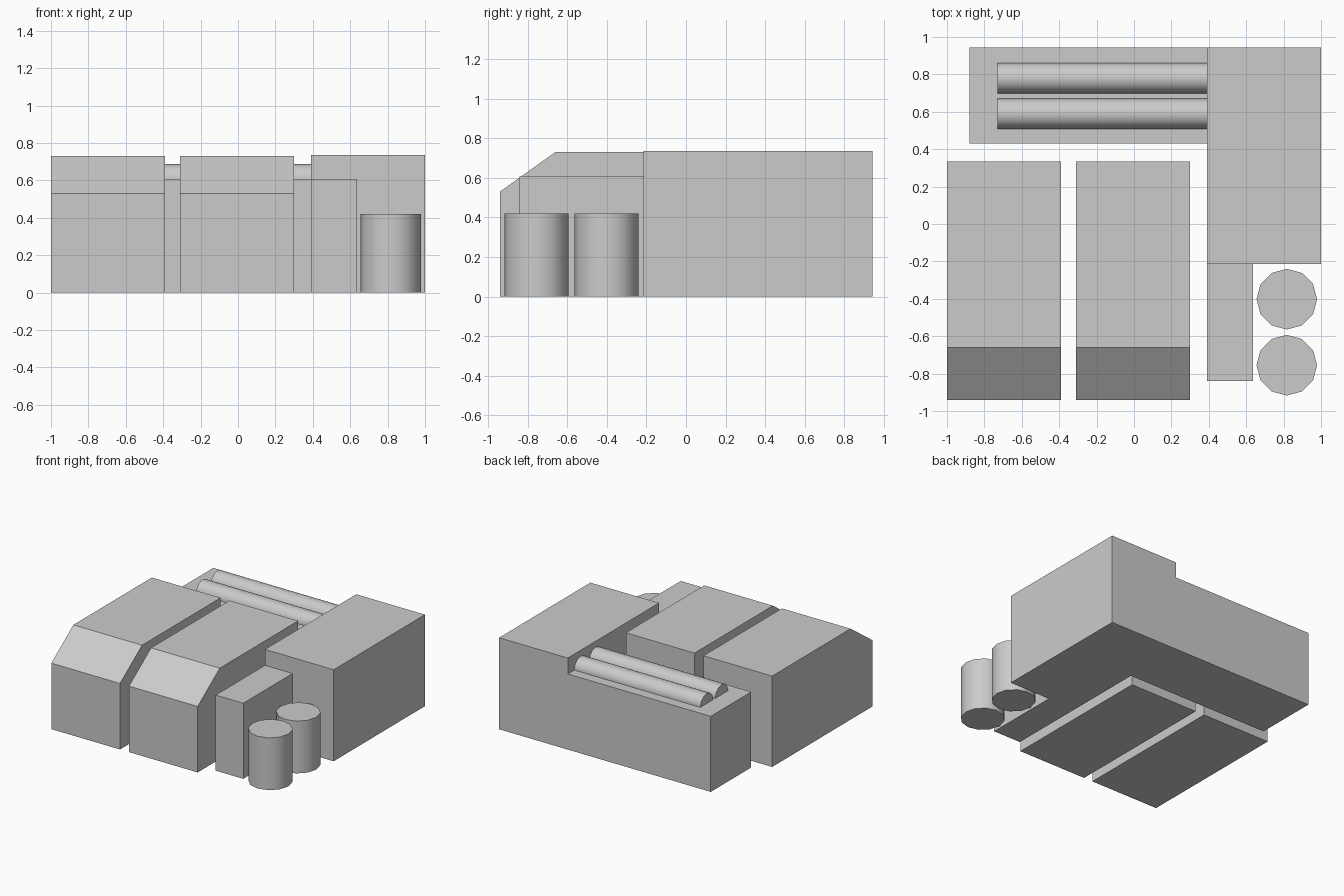
import bpy, bmesh, math

if "Cube" in bpy.data.objects:
    bpy.data.objects.remove(bpy.data.objects["Cube"])


def prism(name, x0, x1, profile):
    """Extrude a (y, z) profile along x."""
    bm = bmesh.new()
    face = bm.faces.new([bm.verts.new((x0, y, z)) for y, z in profile])
    new = bmesh.ops.extrude_face_region(bm, geom=[face])["geom"]
    verts = [v for v in new if isinstance(v, bmesh.types.BMVert)]
    bmesh.ops.translate(bm, verts=verts, vec=(x1 - x0, 0, 0))
    bmesh.ops.recalc_face_normals(bm, faces=bm.faces)
    mesh = bpy.data.meshes.new(name)
    bm.to_mesh(mesh)
    bm.free()
    obj = bpy.data.objects.new(name, mesh)
    bpy.context.collection.objects.link(obj)
    return obj


def box(name, x0, x1, y0, y1, height):
    return prism(name, x0, x1, [(y0, 0), (y1, 0), (y1, height), (y0, height)])


def cylinder(name, radius, length, location, rotation=(0, 0, 0)):
    bpy.ops.mesh.primitive_cylinder_add(vertices=12, radius=radius, depth=length,
                                        location=location, rotation=rotation)
    obj = bpy.context.object
    obj.name = name
    bpy.ops.object.shade_smooth_by_angle(angle=math.radians(40))
    return obj


# Two front halls with a sloped front edge
hall = [(-0.94, 0), (0.335, 0), (0.335, 0.73), (-0.66, 0.73), (-0.94, 0.53)]
prism("left_hall", -1.0, -0.39, hall)
prism("right_hall", -0.31, 0.30, hall)

# Tall side block, low rear block and small front annex
box("tall_block", 0.39, 1.0, -0.215, 0.943, 0.735)
box("rear_block", -0.88, 0.39, 0.43, 0.943, 0.607)
box("front_annex", 0.39, 0.635, -0.84, -0.215, 0.607)

# Half-sunk pipes on the rear roof
for i, y in enumerate((0.59, 0.78)):
    cylinder(f"roof_pipe_{i + 1}", 0.081, 1.12, (-0.17, y, 0.607), (0, math.pi / 2, 0))

# Upright tanks
for i, y in enumerate((-0.755, -0.402)):
    cylinder(f"tank_{i + 1}", 0.162, 0.42, (0.817, y, 0.21))
